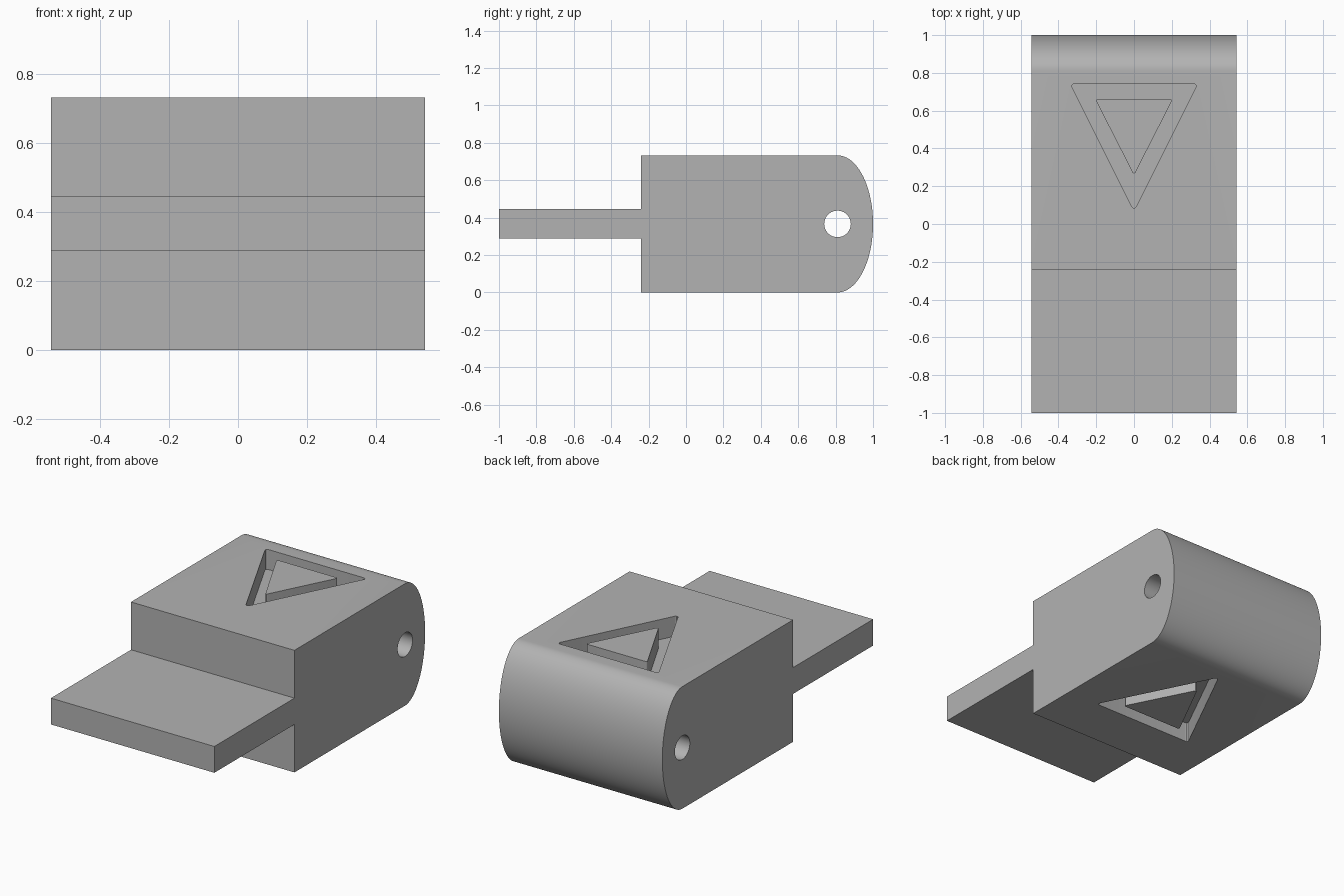
import bpy, bmesh, math
from mathutils import Vector

cube = bpy.data.objects.get("Cube")
if cube:
    bpy.data.objects.remove(cube, do_unlink=True)

HALF_W, HEIGHT = 0.543, 0.733
MID = HEIGHT / 2
ROUND_Y = 0.81          # centre of the rounded end and of the pin hole
GROOVE_DEPTH = 0.12

grey = bpy.data.materials.new("plain grey")
grey.use_nodes = True
grey.diffuse_color = (0.45, 0.45, 0.45, 1)
grey.node_tree.nodes["Principled BSDF"].inputs["Base Color"].default_value = grey.diffuse_color


def make_object(name, bm):
    bmesh.ops.recalc_face_normals(bm, faces=bm.faces)
    mesh = bpy.data.meshes.new(name)
    bm.to_mesh(mesh)
    bm.free()
    mesh.materials.append(grey)
    obj = bpy.data.objects.new(name, mesh)
    bpy.context.collection.objects.link(obj)
    return obj


def extrude_x(name, profile, half):
    """Solid from a (y, z) outline, extruded across the width."""
    bm = bmesh.new()
    face = bm.faces.new([bm.verts.new((-half, y, z)) for y, z in profile])
    side = bmesh.ops.extrude_face_region(bm, geom=[face])
    verts = [g for g in side["geom"] if isinstance(g, bmesh.types.BMVert)]
    bmesh.ops.translate(bm, verts=verts, vec=(2 * half, 0, 0))
    return make_object(name, bm)


def rounded_triangle(half, base, apex, radius, steps=5):
    """Triangle outline with each corner replaced by a small arc."""
    corners = [Vector((-half, base)), Vector((0, apex)), Vector((half, base))]
    points = []
    for i, c in enumerate(corners):
        a = (corners[i - 1] - c).normalized()
        b = (corners[(i + 1) % 3] - c).normalized()
        half_angle = a.angle(b) / 2
        centre = c + (a + b).normalized() * radius / math.sin(half_angle)
        reach = radius / math.tan(half_angle)
        start, end = c + a * reach - centre, c + b * reach - centre
        for s in range(steps + 1):
            t = s / steps
            points.append(centre + (start * (1 - t) + end * t).normalized() * radius)
    return points


def groove_cutter(name, flip):
    """Triangular ring that leaves an island in the middle."""
    outer = rounded_triangle(0.337, 0.742, 0.07, 0.012)
    inner = rounded_triangle(0.205, 0.66, 0.258, 0.008)
    low, high = HEIGHT - GROOVE_DEPTH, HEIGHT + 0.1
    bm = bmesh.new()
    rings = []
    for outline, z in ((outer, low), (outer, high), (inner, high), (inner, low)):
        rings.append([bm.verts.new((p.x, 0.815 - p.y, HEIGHT - z) if flip
                                   else (p.x, p.y, z)) for p in outline])
    n = len(outer)
    for r in range(4):
        lo, hi = rings[r], rings[(r + 1) % 4]
        for i in range(n):
            j = (i + 1) % n
            bm.faces.new((lo[i], lo[j], hi[j], hi[i]))
    return make_object(name, bm)


# Body with front tongue and elliptical back end
arc = [(ROUND_Y + (1 - ROUND_Y) * math.cos(a), MID + MID * math.sin(a))
       for a in (math.pi * (i / 48 - 0.5) for i in range(49))]
outline = [(-0.24, 0)] + arc + [(-0.24, HEIGHT), (-0.24, 0.446), (-1, 0.446),
                                (-1, 0.288), (-0.24, 0.288)]
body = extrude_x("body_with_tongue", outline, HALF_W)

# Pin hole through the back, and grooves above and below
circle = [(ROUND_Y + 0.071 * math.cos(a), MID + 0.071 * math.sin(a))
          for a in (math.tau * i / 40 for i in range(40))]
cutters = [extrude_x("pin_hole_cutter", circle, 0.7),
           groove_cutter("top_groove_cutter", False),
           groove_cutter("bottom_groove_cutter", True)]

bpy.context.view_layer.objects.active = body
for cutter in cutters:
    cutter.hide_render = True
    mod = body.modifiers.new(cutter.name, "BOOLEAN")
    mod.operation, mod.solver, mod.object = "DIFFERENCE", "EXACT", cutter
    bpy.ops.object.modifier_apply(modifier=mod.name)
    bpy.data.objects.remove(cutter, do_unlink=True)

# Smooth the curved faces, keep the corners sharp
bpy.ops.object.select_all(action="DESELECT")
body.select_set(True)
bpy.ops.object.shade_smooth_by_angle(angle=math.radians(30))
